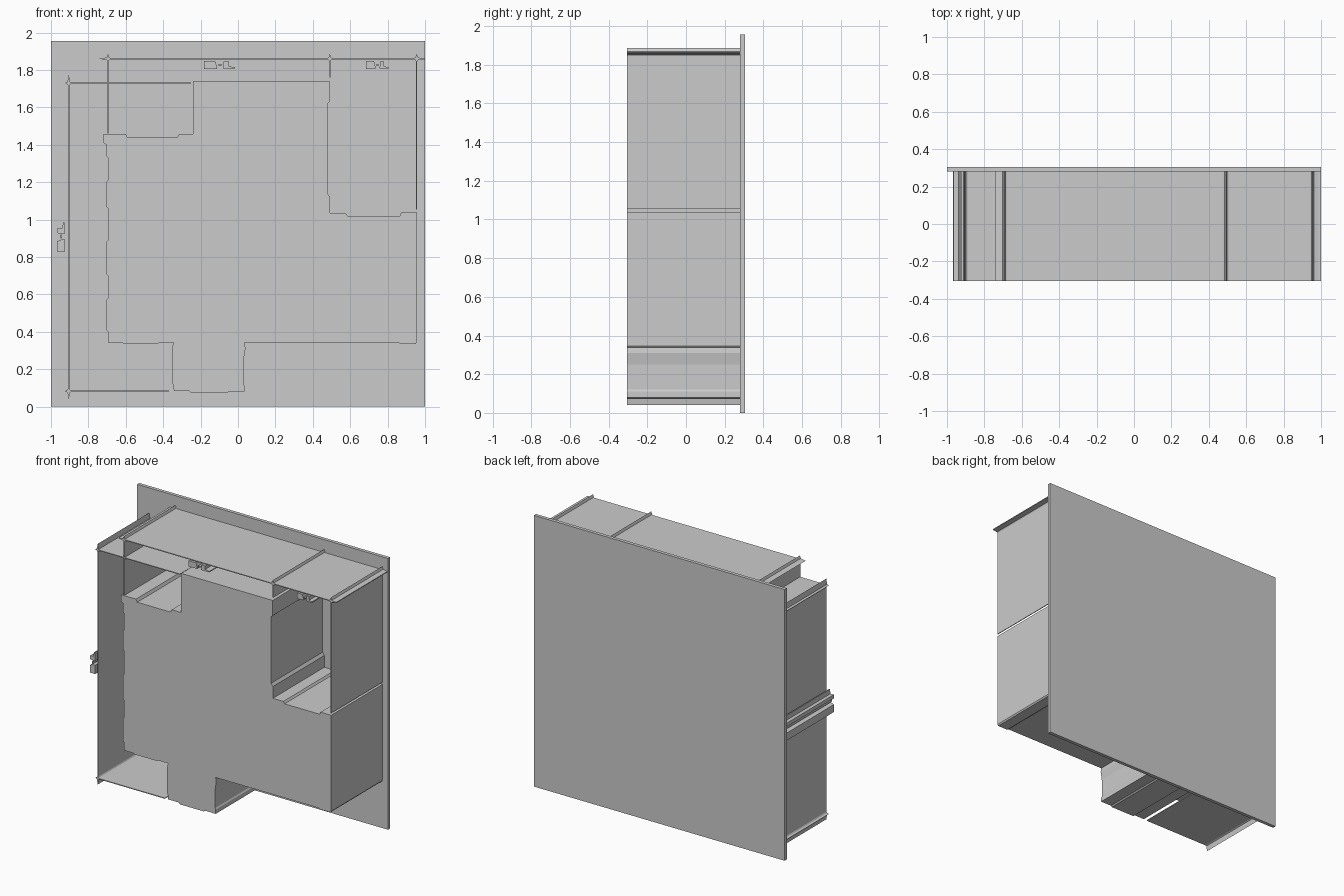
import bpy, bmesh

Y0, Y1, YB = -0.305, 0.28, 0.305


def extrude(name, loops, y0=Y0, y1=Y1):
    """Extrude closed (x, z) outlines along y into one object."""
    bm = bmesh.new()
    for pts in loops:
        face = bm.faces.new([bm.verts.new((x, y0, z)) for x, z in pts])
        new = bmesh.ops.extrude_face_region(bm, geom=[face])["geom"]
        verts = [g for g in new if isinstance(g, bmesh.types.BMVert)]
        bmesh.ops.translate(bm, verts=verts, vec=(0, y1 - y0, 0))
    bmesh.ops.recalc_face_normals(bm, faces=bm.faces[:])
    mesh = bpy.data.meshes.new(name)
    bm.to_mesh(mesh)
    bm.free()
    obj = bpy.data.objects.new(name, mesh)
    bpy.context.collection.objects.link(obj)
    return obj


def rect(x0, x1, z0, z1):
    return [(x0, z0), (x1, z0), (x1, z1), (x0, z1)]


# Back plate
extrude("back_plate", [rect(-1, 1, 0, 1.955)], Y1, YB)

# Main block, clockwise from the top edge
outline = [
    (-0.24, 1.74), (0.49, 1.74), (0.49, 1.63), (0.478, 1.62), (0.478, 1.14),
    (0.492, 1.12), (0.492, 1.035), (0.575, 1.035), (0.585, 1.02), (0.865, 1.02),
    (0.872, 1.037), (0.957, 1.037), (0.957, 0.345), (0.95, 0.335), (0.87, 0.335),
    (0.86, 0.342), (0.035, 0.342), (0.04, 0.31), (0.03, 0.25), (0.03, 0.12),
    (0.036, 0.11), (0.036, 0.08), (-0.05, 0.08), (-0.06, 0.072), (-0.25, 0.072),
    (-0.26, 0.083), (-0.343, 0.083), (-0.345, 0.115), (-0.353, 0.125),
    (-0.353, 0.31), (-0.345, 0.342), (-0.42, 0.342), (-0.43, 0.336),
    (-0.61, 0.336), (-0.62, 0.342), (-0.695, 0.342),
]
# Gently stepped left side
for i, z in enumerate([0.40, 0.57, 0.70, 0.88, 1.06, 1.20, 1.33]):
    a, b = (-0.695, -0.704) if i % 2 == 0 else (-0.704, -0.695)
    outline += [(a, z), (b, z + 0.01)]
outline += [
    (-0.704, 1.40), (-0.72, 1.41), (-0.72, 1.458), (-0.60, 1.458),
    (-0.59, 1.438), (-0.325, 1.438), (-0.315, 1.458), (-0.24, 1.458),
]
extrude("main_block", [outline])

# Thin fins standing off the plate
T = 0.003
for name, axis, pos, a, b in [
    ("top_fin", "h", 1.86, -0.71, 0.998),
    ("upper_left_fin", "h", 1.73, -0.905, -0.25),
    ("lower_left_fin", "h", 0.083, -0.905, -0.37),
    ("left_fin", "v", -0.905, 0.07, 1.75),
    ("inner_left_fin", "v", -0.695, 1.46, 1.87),
    ("inner_right_fin", "v", 0.491, 1.76, 1.87),
    ("right_fin", "v", 0.955, 1.053, 1.87),
]:
    box = rect(a, b, pos - T, pos + T) if axis == "h" else rect(pos - T, pos + T, a, b)
    extrude(name, [box])

# Four-pointed ridges at the fin crossings: left, right, down, up reach
for name, x, z, l, r, d, u in [
    ("left_top_ridge", -0.905, 1.73, 0.02, 0.02, 0.02, 0.045),
    ("left_bottom_ridge", -0.905, 0.083, 0.02, 0.02, 0.043, 0.02),
    ("top_left_ridge", -0.695, 1.86, 0.046, 0.02, 0.02, 0.026),
    ("top_middle_ridge", 0.491, 1.86, 0.02, 0.02, 0.02, 0.026),
    ("top_right_ridge", 0.955, 1.86, 0.02, 0.044, 0.02, 0.026),
]:
    w = 0.007
    extrude(name, [[(x - l, z), (x - w, z - w), (x, z - d), (x + w, z - w),
                    (x + r, z), (x + w, z + w), (x, z + u), (x - w, z + w)]])


# Plain stepped bars beside the fins
def bars(name, cx, cz, length, upright):
    h = length / 2
    shapes = [
        [(-h, -.021), (-h * .18, -.021), (-h * .18, -.006), (-h * .3, .02), (-h, .02)],
        [(-h * .1, -.004), (h * .15, -.004), (h * .15, .002), (-h * .1, .002)],
        [(h * .2, -.02), (h, -.02), (h, -.012), (h * .6, -.008), (h * .6, .018), (h * .25, .018)],
    ]
    if upright:
        shapes = [[(-v, u) for u, v in s] for s in shapes]
    extrude(name, [[(cx + u, cz + v) for u, v in s] for s in shapes])


bars("top_left_bars", -0.098, 1.827, 0.165, False)
bars("top_right_bars", 0.745, 1.827, 0.12, False)
bars("left_bars", -0.947, 0.908, 0.155, True)
